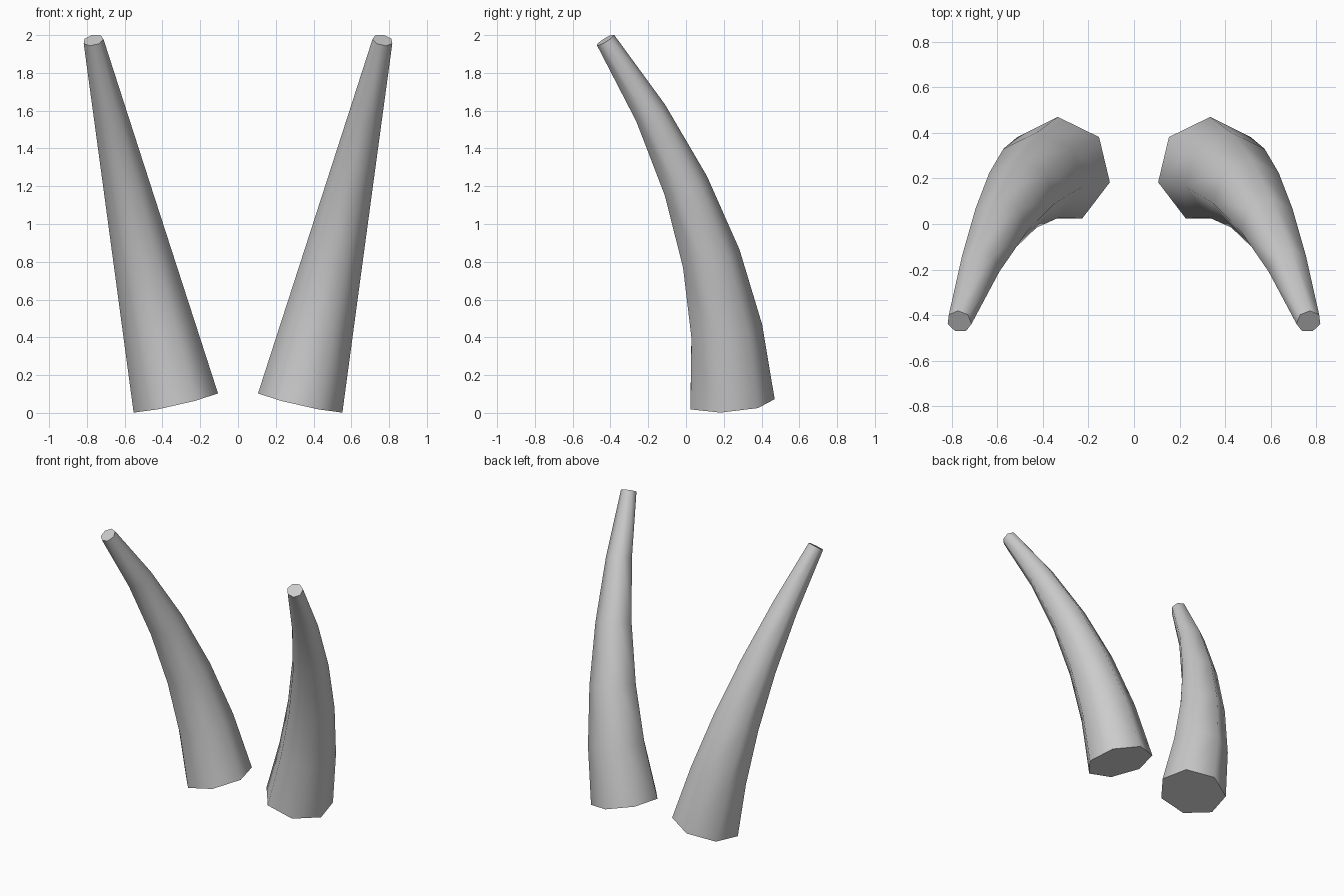
import bpy, bmesh, math
from mathutils import Vector

if "Cube" in bpy.data.objects:
    bpy.data.objects.remove(bpy.data.objects["Cube"])

SIDES, RINGS = 7, 6
R_BASE, R_TIP = 0.235, 0.055

# Centre line: leans outward, curves forward
path = [Vector((0.33 + 0.0872 * k, 0.235 - 0.0025 * k - 0.026 * k * k, 0.056 + 0.3835 * k))
        for k in range(RINGS)]


def make_horn(name, side):
    bm = bmesh.new()
    rings = []
    for k, p in enumerate(path):
        # Ring square to the centre line, one corner pointing back
        t = (path[min(k + 1, RINGS - 1)] - path[max(k - 1, 0)]).normalized()
        u = Vector((0, 1, 0))
        u = (u - t * u.dot(t)).normalized()
        v = u.cross(t)
        r = R_BASE + (R_TIP - R_BASE) * k / (RINGS - 1)
        ring = []
        for i in range(SIDES):
            a = 2 * math.pi * i / SIDES
            co = p + r * (math.cos(a) * u + math.sin(a) * v)
            ring.append(bm.verts.new((side * co.x, co.y, co.z)))
        rings.append(ring)
    # Tapered sides
    for lo, hi in zip(rings, rings[1:]):
        for i in range(SIDES):
            j = (i + 1) % SIDES
            bm.faces.new((lo[i], lo[j], hi[j], hi[i]))
    # Flat end caps
    bm.faces.new(rings[0])
    bm.faces.new(rings[-1])
    bmesh.ops.recalc_face_normals(bm, faces=bm.faces)
    for f in bm.faces:
        f.smooth = len(f.verts) == 4
    mesh = bpy.data.meshes.new(name)
    bm.to_mesh(mesh)
    bm.free()
    mesh.set_sharp_from_angle(angle=math.radians(62))
    obj = bpy.data.objects.new(name, mesh)
    bpy.context.collection.objects.link(obj)
    return obj


make_horn("right_horn", 1)
make_horn("left_horn", -1)
